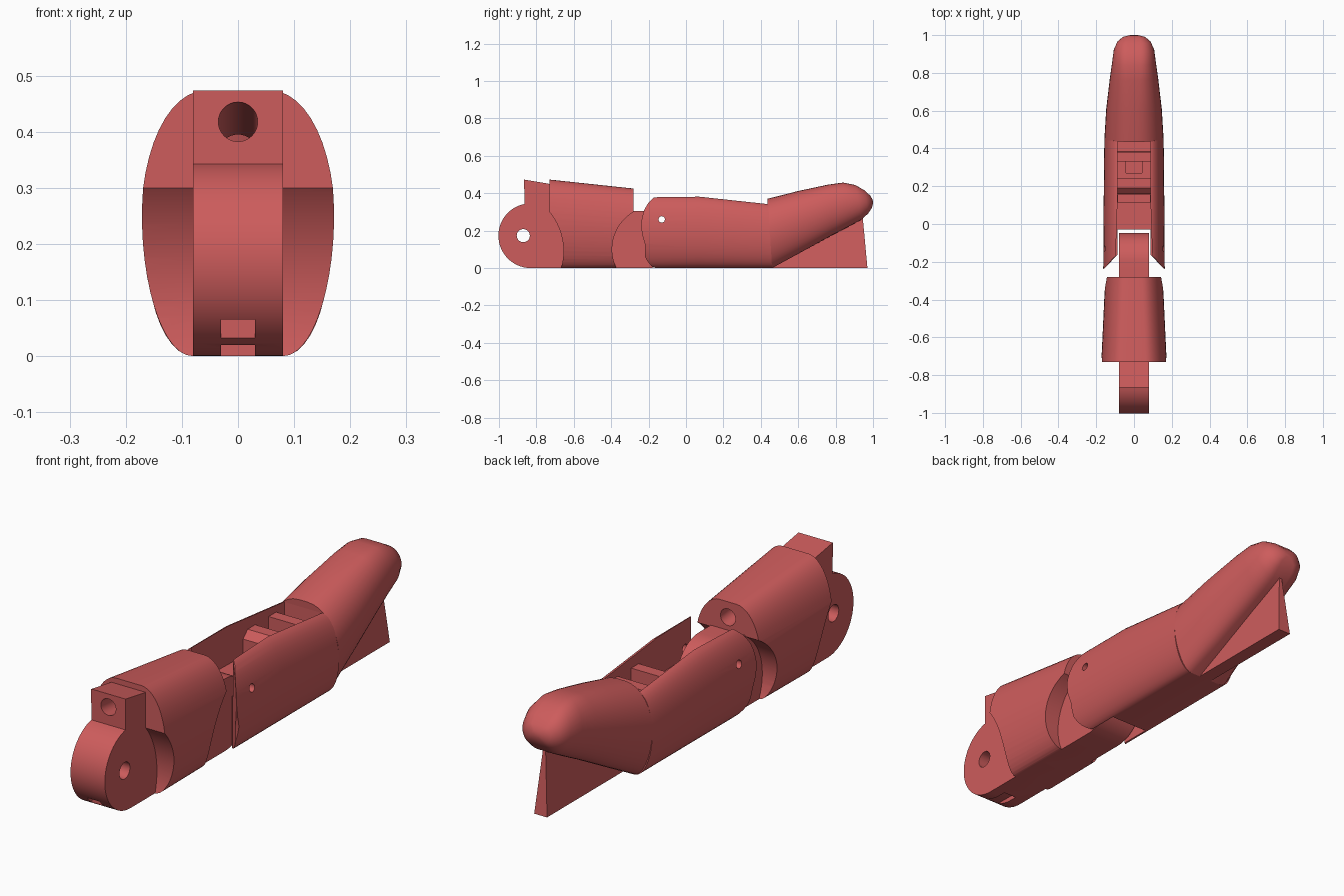
import bpy, bmesh, math
from mathutils import Matrix, Vector

if "Cube" in bpy.data.objects:
    bpy.data.objects.remove(bpy.data.objects["Cube"])

RED = bpy.data.materials.new("soft_red")
RED.diffuse_color = (0.61, 0.107, 0.107, 1)
RED.use_nodes = True
RED.node_tree.nodes["Principled BSDF"].inputs["Base Color"].default_value = RED.diffuse_color


def finish(name, bm):
    bmesh.ops.recalc_face_normals(bm, faces=bm.faces)
    me = bpy.data.meshes.new(name)
    bm.to_mesh(me)
    bm.free()
    me.materials.append(RED)
    ob = bpy.data.objects.new(name, me)
    bpy.context.collection.objects.link(ob)
    return ob


def prism(name, pts, axis, lo, hi):
    """Extrude a (y, z) outline along x, or an (x, y) outline along z."""
    bm = bmesh.new()
    put = (lambda p, h: (h, p[0], p[1])) if axis == 'x' else (lambda p, h: (p[0], p[1], h))
    a = [bm.verts.new(put(p, lo)) for p in pts]
    b = [bm.verts.new(put(p, hi)) for p in pts]
    bm.faces.new(a)
    bm.faces.new(b)
    for i in range(len(pts)):
        j = (i + 1) % len(pts)
        bm.faces.new((a[i], a[j], b[j], b[i]))
    return finish(name, bm)


def box(name, x, y0, y1, z0, z1):
    return prism(name, [(y0, z0), (y1, z0), (y1, z1), (y0, z1)], 'x', -x, x)


def arc(cy, cz, r, a0, a1, n):
    return [(cy + r * math.cos(math.radians(a0 + (a1 - a0) * i / n)),
             cz + r * math.sin(math.radians(a0 + (a1 - a0) * i / n))) for i in range(n + 1)]


def cross_rod(cy, cz, r, n=48):
    return prism("cutter", arc(cy, cz, r, 0, 360, n)[:-1], 'x', -0.5, 0.5)


def rod(p, q, r):
    p, q = Vector(p), Vector(q)
    bm = bmesh.new()
    m = Matrix.Translation((p + q) / 2) @ (q - p).to_track_quat('Z', 'Y').to_matrix().to_4x4()
    bmesh.ops.create_cone(bm, cap_ends=True, segments=32, radius1=r, radius2=r,
                          depth=(q - p).length, matrix=m)
    return finish("cutter", bm)


def loft(name, rings, n=16):
    """Rings: bottom (y, z), top (y, z), half width, flat half width at bottom and top."""
    bm = bmesh.new()
    loops = []
    for (b, t, w, fb, ft) in rings:
        half = []
        for i in range(n + 1):
            a = math.pi * (i / n - 0.5)
            k = (1 + math.sin(a)) / 2
            f = fb + (ft - fb) * k
            half.append((f + (w - f) * math.cos(a), b[0] + (t[0] - b[0]) * k, b[1] + (t[1] - b[1]) * k))
        pts = half + [(-x, y, z) for x, y, z in reversed(half)]
        loops.append([bm.verts.new(p) for p in pts])
    for r, s in zip(loops, loops[1:]):
        for i in range(len(r)):
            j = (i + 1) % len(r)
            bm.faces.new((r[i], r[j], s[j], s[i]))
    bm.faces.new(loops[0])
    bm.faces.new(loops[-1])
    return finish(name, bm)


def boolean(ob, other, op='DIFFERENCE'):
    m = ob.modifiers.new("cut", 'BOOLEAN')
    m.operation, m.object, m.solver = op, other, 'EXACT'
    bpy.context.view_layer.objects.active = ob
    bpy.ops.object.modifier_apply(modifier=m.name)
    bpy.data.objects.remove(other)


def smooth(ob, deg=30):
    bpy.ops.object.select_all(action='DESELECT')
    ob.select_set(True)
    bpy.context.view_layer.objects.active = ob
    bpy.ops.object.shade_smooth_by_angle(angle=math.radians(deg))


# Lower segment: tapered barrel with round hollows at both ends
lower = loft("lower_segment", [((-0.73, 0), (-0.73, 0.473), 0.173, 0.08, 0.06),
                               ((-0.28, 0), (-0.28, 0.425), 0.152, 0.08, 0.04)], 24)
boolean(lower, cross_rod(-0.986, 0.09, 0.331, 96))
boolean(lower, cross_rod(-0.164, 0.10, 0.231, 72))

# Front hinge lug with the square block on top
front = arc(-0.83, 0.173, 0.173, 270, 101.5, 28)
front += [(-0.865, 0.473), (-0.73, 0.45), (-0.5, 0.41), (-0.5, 0)]
boolean(lower, prism("front_lug", front, 'x', -0.08, 0.08), 'UNION')

# Rear hinge lug
rear = [(-0.52, 0), (-0.52, 0.305)] + arc(-0.2, 0.1525, 0.1525, 90, -90, 28)
boolean(lower, prism("rear_lug", rear, 'x', -0.08, 0.08), 'UNION')

# Pin hole, cord tunnel and cord groove underneath
boolean(lower, cross_rod(-0.87, 0.173, 0.035, 32))
boolean(lower, cross_rod(-0.13, 0.26, 0.017, 20))
boolean(lower, rod((0, -0.95, 0.426), (0, -0.2, 0.352), 0.035))
boolean(lower, box("cutter", 0.03, -1.1, -0.93, -0.1, 0.065))
boolean(lower, box("cutter", 0.03, -1.1, -0.80, -0.1, 0.02))
smooth(lower)

# Upper segment: shell with rounded front edge
upper = loft("upper_segment", [((-0.26, 0), (-0.26, 0.383), 0.163, 0.08, 0.08),
                               ((0.07, 0), (0.07, 0.383), 0.161, 0.08, 0.08),
                               ((0.46, 0), (0.44, 0.343), 0.157, 0.08, 0.08)], 20)
outline = [(-0.16, 0.5), (-0.17, 0.38), (-0.2, 0.35), (-0.225, 0.31), (-0.238, 0.27), (-0.24, 0.235),
           (-0.235, 0.18), (-0.22, 0.13), (-0.22, -0.1), (0.6, -0.1), (0.6, 0.5)]
boolean(upper, prism("cutter", outline, 'x', -0.5, 0.5), 'INTERSECT')

# Slanted fork tips, hinge slot and open channel
fork = [(-0.17, -0.25), (-0.09, -0.165), (0.09, -0.165), (0.17, -0.25), (0.17, -0.4), (-0.17, -0.4)]
boolean(upper, prism("cutter", fork, 'z', -0.2, 0.6))
boolean(upper, box("cutter", 0.088, -0.5, -0.03, -0.2, 0.6))
channel = [(-0.105, -0.4), (0.105, -0.4), (0.088, 0.1), (0.088, 0.437), (-0.088, 0.437), (-0.088, 0.1)]
boolean(upper, prism("cutter", channel, 'z', 0.22, 0.6))
boolean(upper, box("cutter", 0.085, 0.115, 0.155, 0.1, 0.3))
boolean(upper, box("cutter", 0.042, 0.27, 0.33, 0.1, 0.3))
boolean(upper, cross_rod(-0.13, 0.26, 0.017, 20))
smooth(upper)

# Cord bars across the channel
prism("front_bar", [(0.16, 0.2), (0.16, 0.29), (0.19, 0.32), (0.24, 0.32), (0.24, 0.2)], 'x', -0.09, 0.09)
prism("rear_bar", [(0.33, 0.2), (0.33, 0.32), (0.38, 0.32), (0.385, 0.27), (0.45, 0.27), (0.45, 0.2)],
      'x', -0.09, 0.09)

# Bent fingertip
tip = loft("fingertip", [((0.46, 0), (0.435, 0.37), 0.157, 0.075, 0.02),
                         ((0.62, 0.087), (0.60, 0.412), 0.147, 0.055, 0.02),
                         ((0.78, 0.175), (0.76, 0.446), 0.128, 0.04, 0.03),
                         ((0.87, 0.222), (0.84, 0.457), 0.116, 0.035, 0.035),
                         ((0.94, 0.26), (0.905, 0.444), 0.107, 0.035, 0.035),
                         ((0.975, 0.293), (0.955, 0.415), 0.088, 0.035, 0.035),
                         ((0.993, 0.32), (0.985, 0.387), 0.06, 0.03, 0.03),
                         ((1.0, 0.345), (0.998, 0.365), 0.025, 0.01, 0.01)])
smooth(tip, 45)

# Thin support fin under the tip, narrowing upward
fin = prism("support_fin", [(0.46, 0), (0.97, 0), (0.945, 0.27)], 'x', -0.03, 0.03)
for v in fin.data.vertices:
    if v.co.z > 0.1:
        v.co.x *= 0.2
